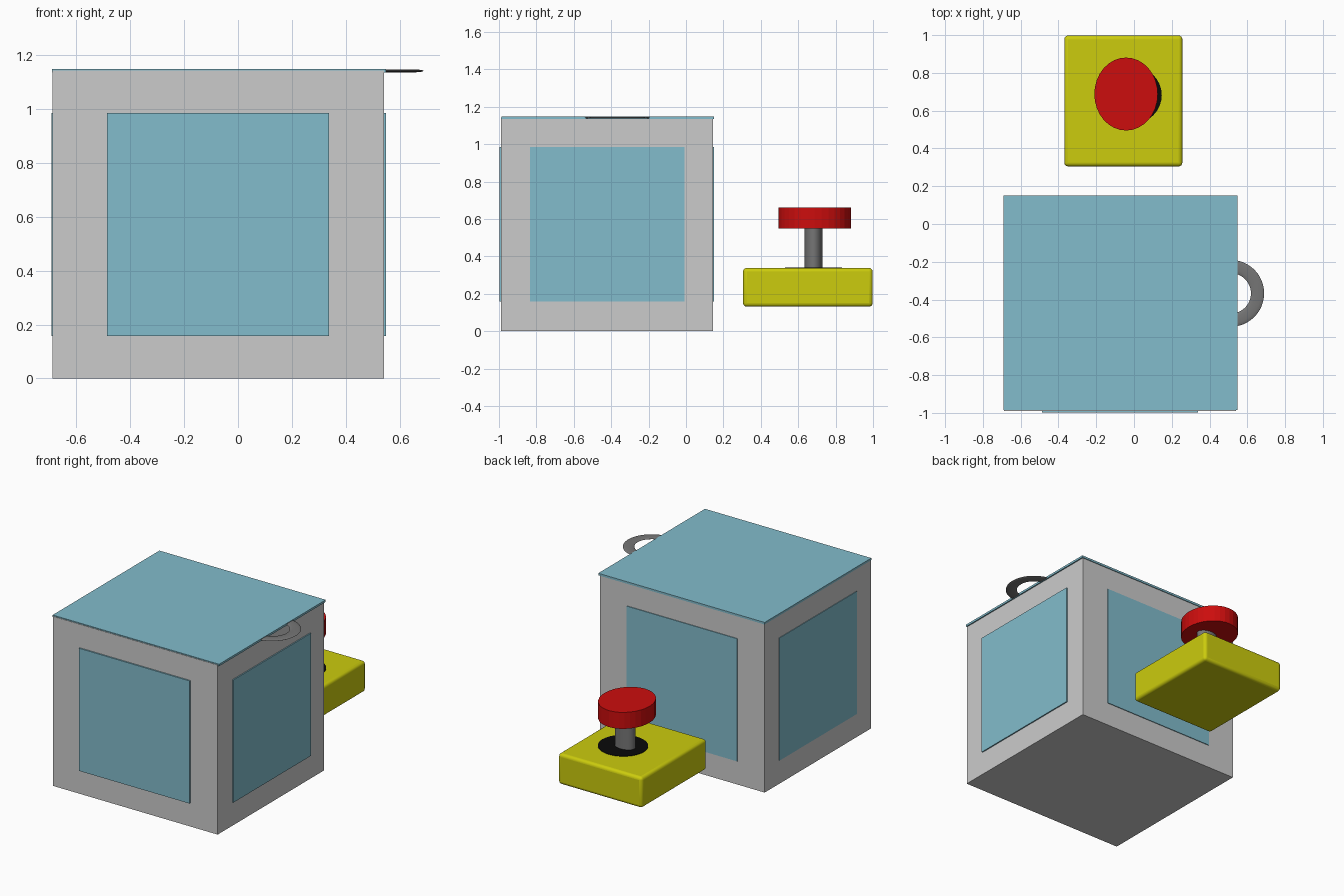
import bpy, math

if "Cube" in bpy.data.objects:
    bpy.data.objects.remove(bpy.data.objects["Cube"])


def material(name, rgb):
    m = bpy.data.materials.new(name)
    m.diffuse_color = (*rgb, 1)
    m.use_nodes = True
    m.node_tree.nodes["Principled BSDF"].inputs["Base Color"].default_value = m.diffuse_color
    return m


GREY = material("light_grey", (0.60, 0.60, 0.60))
BLUE = material("pale_blue", (0.223, 0.503, 0.604))
YELLOW = material("yellow", (0.604, 0.604, 0.004))
RED = material("red", (0.604, 0.004, 0.004))
STEEL = material("dark_grey", (0.18, 0.18, 0.18))
BLACK = material("black", (0.003, 0.003, 0.003))


def finish(name, mat, smooth=False):
    ob = bpy.context.object
    ob.name = name
    ob.data.materials.append(mat)
    bpy.ops.object.transform_apply(location=False, rotation=False, scale=True)
    if smooth:
        bpy.ops.object.shade_smooth_by_angle(angle=math.radians(35))
    return ob


def box(name, x, y, z, mat):
    """Box from (min, max) pairs."""
    bpy.ops.mesh.primitive_cube_add(size=1, location=[(a + b) / 2 for a, b in (x, y, z)])
    bpy.context.object.scale = [b - a for a, b in (x, y, z)]
    return finish(name, mat)


def cylinder(name, cx, cy, rx, ry, z, mat, smooth=False):
    bpy.ops.mesh.primitive_cylinder_add(vertices=32, radius=1, depth=1,
                                        location=(cx, cy, (z[0] + z[1]) / 2))
    bpy.context.object.scale = (rx, ry, z[1] - z[0])
    return finish(name, mat, smooth)


# Crate body and lid
X, Y = (-0.688, 0.541), (-0.989, 0.145)
box("crate_body", X, Y, (0, 1.142), GREY)
box("crate_lid", (-0.691, 0.549), (-0.986, 0.15), (1.135, 1.149), BLUE)

# Thin panels on the four sides
PX, PY, PZ = (-0.487, 0.338), (-0.833, -0.007), (0.158, 0.984)
box("front_panel", PX, (-0.998, -0.989), PZ, BLUE)
box("back_panel", PX, (0.142, 0.15), PZ, BLUE)
box("left_panel", (-0.692, -0.684), PY, PZ, BLUE)
box("right_panel", (0.54, 0.549), PY, PZ, BLUE)

# Flat ring handle at the lid edge
bpy.ops.mesh.primitive_torus_add(location=(0.512, -0.367, 1.141), major_segments=48,
                                 minor_segments=12, major_radius=0.142, minor_radius=0.035)
bpy.context.object.scale = (1, 1, 0.15)
finish("ring_handle", STEEL, True)

# Rounded control base
base = box("button_base", (-0.369, 0.256), (0.305, 0.998), (0.131, 0.338), YELLOW)
bev = base.modifiers.new("round", 'BEVEL')
bev.width = 0.02
bev.segments = 4
bpy.ops.object.shade_smooth_by_angle(angle=math.radians(35))

# Button collar, stem and knob
cylinder("button_collar", -0.008, 0.682, 0.155, 0.152, (0.335, 0.341), BLACK)
cylinder("button_stem", -0.024, 0.682, 0.07, 0.048, (0.335, 0.56), STEEL, True)
cylinder("button_knob", -0.042, 0.688, 0.168, 0.193, (0.55, 0.661), RED)
